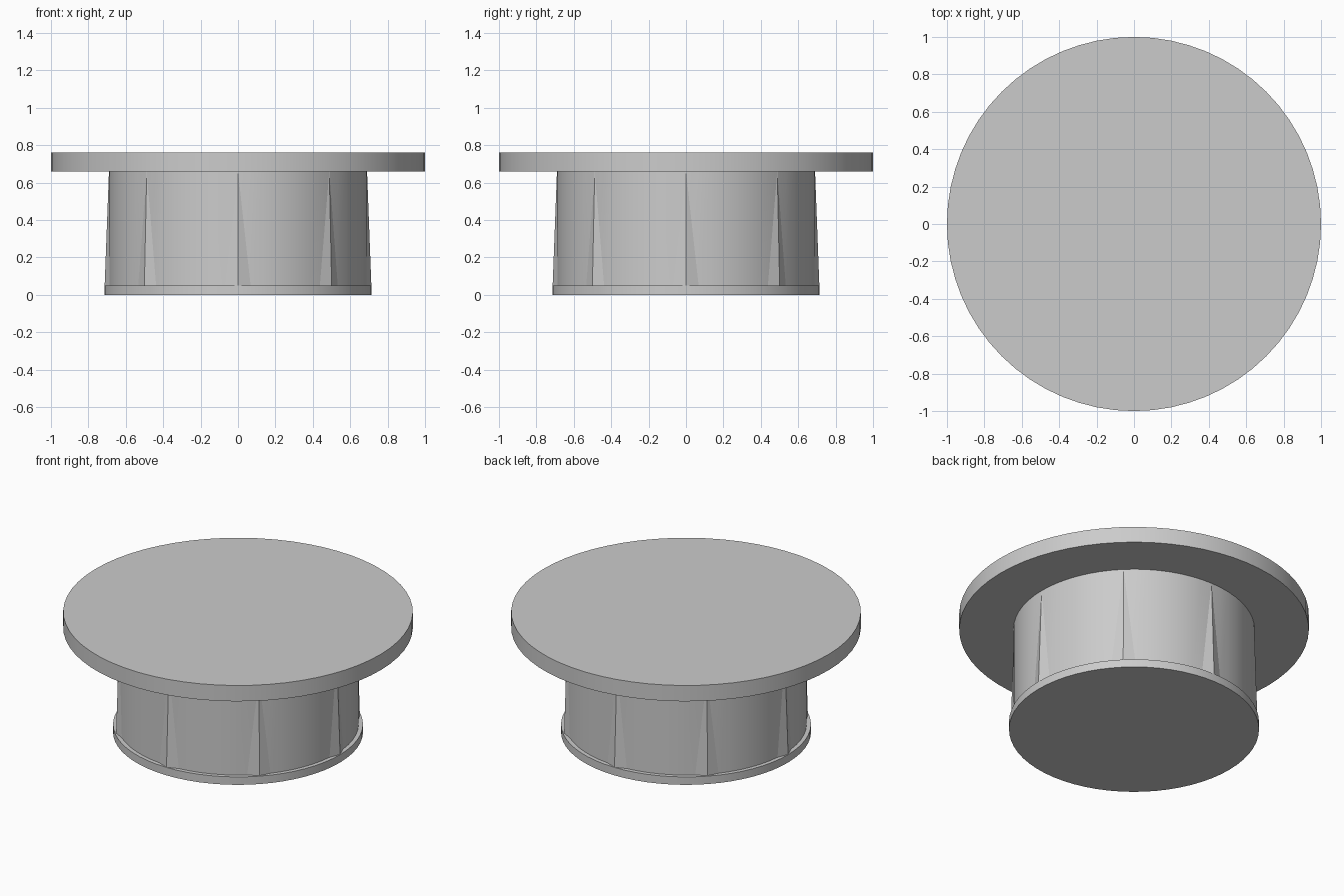
import bpy, bmesh
from math import sin, cos, pi, radians

if "Cube" in bpy.data.objects:
    bpy.data.objects.remove(bpy.data.objects["Cube"])

N = 64  # sides of every round part


def finish(name, bm):
    bmesh.ops.recalc_face_normals(bm, faces=bm.faces)
    mesh = bpy.data.meshes.new(name)
    bm.to_mesh(mesh)
    bm.free()
    ob = bpy.data.objects.new(name, mesh)
    bpy.context.collection.objects.link(ob)
    bpy.ops.object.select_all(action='DESELECT')
    ob.select_set(True)
    bpy.context.view_layer.objects.active = ob
    bpy.ops.object.shade_smooth_by_angle(angle=radians(10))
    return ob


def ring(bm, z, radius):
    return [bm.verts.new((radius(i) * cos(2 * pi * i / N),
                          radius(i) * sin(2 * pi * i / N), z)) for i in range(N)]


def disc(name, r, z0, z1):
    bm = bmesh.new()
    lo, hi = ring(bm, z0, lambda i: r), ring(bm, z1, lambda i: r)
    for i in range(N):
        j = (i + 1) % N
        bm.faces.new((lo[i], lo[j], hi[j], hi[i]))
    bm.faces.new(lo)
    bm.faces.new(hi)
    return finish(name, bm)


# Round top and thin base plate
disc("table_top", 1.0, 0.66, 0.76)
disc("base_plate", 0.715, 0.0, 0.05)

# Drum body whose foot is pulled outward into eight tapering ridges
bm = bmesh.new()
lo = ring(bm, 0.05, lambda i: 0.713 if i % 16 == 0 else 0.708 if i % 8 == 0 else 0.69)
hi = ring(bm, 0.66, lambda i: 0.69)
for i in range(N):
    j = (i + 1) % N
    if i % 8 == 0:
        bm.faces.new((lo[i], lo[j], hi[i]))
        bm.faces.new((lo[j], hi[j], hi[i]))
    elif j % 8 == 0:
        bm.faces.new((lo[i], lo[j], hi[j]))
        bm.faces.new((lo[i], hi[j], hi[i]))
    else:
        bm.faces.new((lo[i], lo[j], hi[j], hi[i]))
bm.faces.new(lo)
bm.faces.new(hi)
finish("drum_body", bm)
